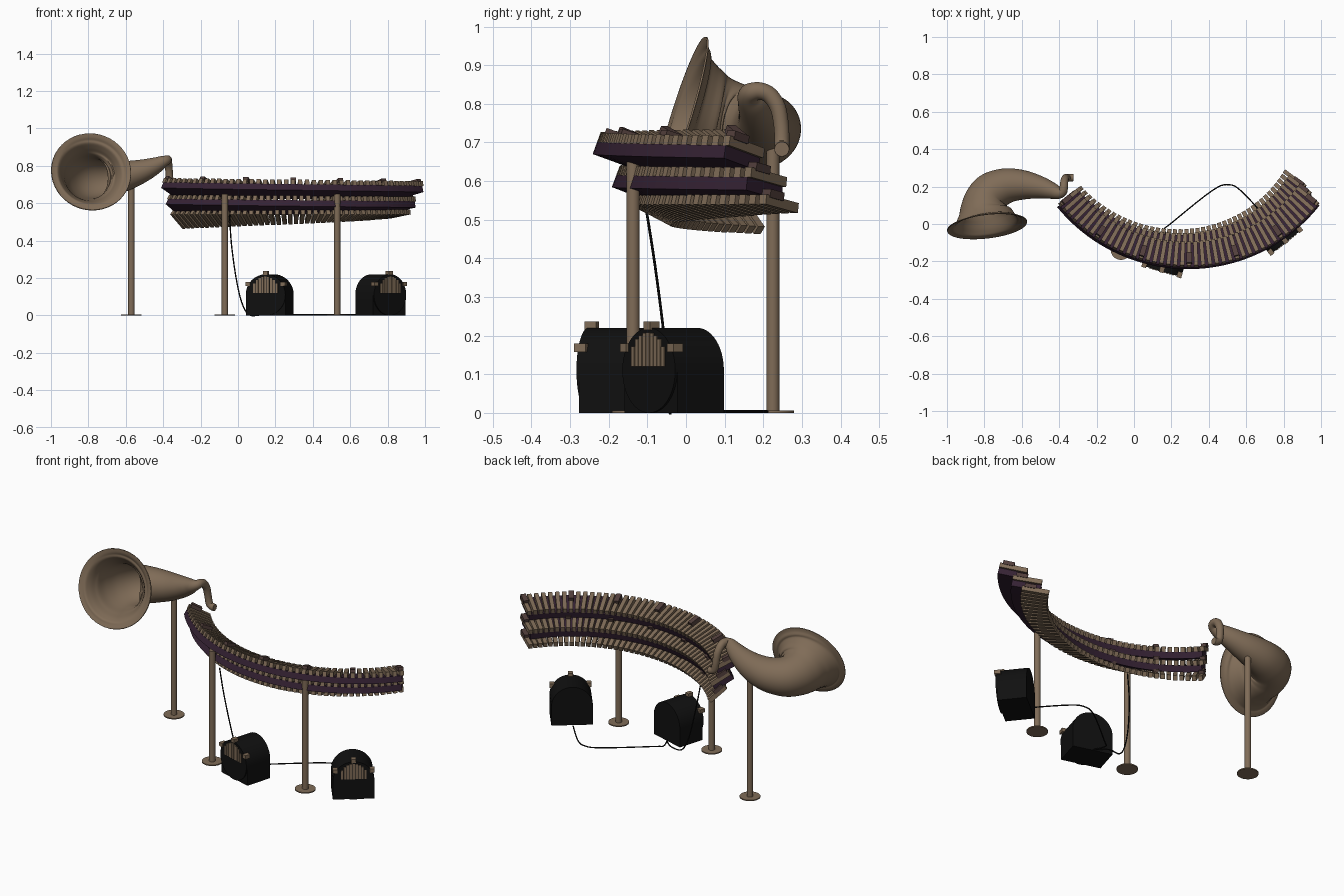
import bpy, bmesh, math
from mathutils import Vector, Matrix

if "Cube" in bpy.data.objects:
    bpy.data.objects.remove(bpy.data.objects["Cube"])


def material(name, rgb):
    m = bpy.data.materials.new(name)
    m.diffuse_color = (*rgb, 1)
    m.use_nodes = True
    m.node_tree.nodes["Principled BSDF"].inputs["Base Color"].default_value = m.diffuse_color
    return m


TAN = material("tan wood", (0.215, 0.150, 0.096))
PLUM = material("dark plum", (0.036, 0.016, 0.034))
BROWN = material("dark brown", (0.085, 0.050, 0.045))
BLACK = material("black", (0.005, 0.005, 0.005))


def finish(bm, name, mat, smooth=False):
    bmesh.ops.recalc_face_normals(bm, faces=bm.faces)
    me = bpy.data.meshes.new(name)
    bm.to_mesh(me)
    bm.free()
    ob = bpy.data.objects.new(name, me)
    bpy.context.collection.objects.link(ob)
    me.materials.append(mat)
    if smooth:
        bpy.context.view_layer.objects.active = ob
        ob.select_set(True)
        bpy.ops.object.shade_smooth_by_angle(angle=math.radians(40))
        ob.select_set(False)
    return ob


def add_box(bm, centre, axes, size):
    m = Matrix([a * s for a, s in zip(axes, size)]).transposed().to_4x4()
    bmesh.ops.create_cube(bm, size=1, matrix=Matrix.Translation(centre) @ m)


def catmull(pts, n=5):
    out = []
    for i in range(len(pts) - 1):
        a, b, c, d = (Vector(pts[min(max(i + k, 0), len(pts) - 1)]) for k in (-1, 0, 1, 2))
        for j in range(n):
            t = j / n
            out.append(0.5 * (2 * b + (c - a) * t + (2 * a - 5 * b + 4 * c - d) * t * t
                              + (3 * b - a - 3 * c + d) * t ** 3))
    return out + [Vector(pts[-1])]


def sweep(name, pts, mat, sides=24, caps=(True, True), n=5):
    """Round tube along points given as (x, y, z, radius)."""
    path = catmull(pts, n)
    bm = bmesh.new()
    rings, u = [], Vector((0, 0, 1))
    for i, p in enumerate(path):
        t = (path[min(i + 1, len(path) - 1)] - path[max(i - 1, 0)]).xyz.normalized()
        if i == 0 and abs(t.z) > 0.9:
            u = Vector((1, 0, 0))
        u = (u - t * u.dot(t)).normalized()
        v = t.cross(u)
        rings.append([bm.verts.new(p.xyz + (u * math.cos(a) + v * math.sin(a)) * p.w)
                      for a in (2 * math.pi * k / sides for k in range(sides))])
    for r, s in zip(rings, rings[1:]):
        for k in range(sides):
            bm.faces.new((r[k], r[(k + 1) % sides], s[(k + 1) % sides], s[k]))
    if caps[0]:
        bm.faces.new(rings[0])
    if caps[1]:
        bm.faces.new(rings[-1])
    return finish(bm, name, mat, True)


# Curved three-tier keyboard: bars run radially and tip down towards the inside
CX, CY = 0.295, 0.658
BARS, BAR_W, BAR_T = 43, 0.022, 0.026
# (radius outer, z outer, radius inner, z inner) at the left and right ends, end angles
TIERS = [
    ("upper", (0.878, 0.735, 0.765, 0.675), (0.880, 0.718, 0.738, 0.685), -51.2, 51.2, True),
    ("middle", (0.842, 0.645, 0.745, 0.580), (0.815, 0.636, 0.665, 0.610), -51.2, 52.5, True),
    ("lower", (0.820, 0.560, 0.735, 0.482), (0.770, 0.566, 0.630, 0.543), -51.0, 53.5, False),
]


def frame(tier, t):
    _, l, r, a0, a1, _ = tier
    ro, zo, ri, zi = (p + (q - p) * t for p, q in zip(l, r))
    a = math.radians(a0 + (a1 - a0) * t)
    d = Vector((math.sin(a), -math.cos(a), 0))
    o, i = (Vector((CX, CY, z)) + d * rad for rad, z in ((ro, zo), (ri, zi)))
    u = (i - o).normalized()
    w = Vector((math.cos(a), math.sin(a), 0))
    nrm = w.cross(u).normalized()
    return o, i, u, w, nrm if nrm.z > 0 else -nrm


for tier in TIERS:
    bars, marks = bmesh.new(), bmesh.new()
    for k in range(BARS):
        o, i, u, w, nrm = frame(tier, k / (BARS - 1))
        ln = (i - o).length
        add_box(bars, (o + i) / 2 - nrm * BAR_T / 2, (u, w, nrm), (ln, BAR_W, BAR_T))
        if k % 7 == 0:
            add_box(marks, o + u * ln * 0.3 + nrm * 0.005, (u, w, nrm), (0.06, 0.028, 0.022))
    finish(bars, tier[0] + "_bars", TAN)
    finish(marks, tier[0] + "_marker_blocks", BROWN)
    # Plum rail under the bars
    if tier[5]:
        bm, prev = bmesh.new(), None
        for k in range(BARS):
            o, i, u, w, nrm = frame(tier, k / (BARS - 1))
            top, low = -nrm * BAR_T, -nrm * (BAR_T + 0.034)
            ring = [bm.verts.new(p) for p in (o + top, i + top, i + low, o + low)]
            if prev:
                for q in range(4):
                    bm.faces.new((prev[q], prev[(q + 1) % 4], ring[(q + 1) % 4], ring[q]))
            else:
                bm.faces.new(ring)
            prev = ring
        bm.faces.new(prev)
        finish(bm, tier[0] + "_rail", PLUM)

# Stands with round feet
for name, x, y, h in (("horn", -0.57, 0.225, 0.72), ("left", -0.07, -0.137, 0.65),
                      ("right", 0.53, -0.137, 0.65)):
    bm = bmesh.new()
    for r, z0, z1 in ((0.017, 0, h), (0.055, 0, 0.006)):
        bmesh.ops.create_cone(bm, cap_ends=True, segments=32, radius1=r, radius2=r, depth=z1 - z0,
                              matrix=Matrix.Translation((x, y, (z0 + z1) / 2)))
    finish(bm, name + "_stand", TAN, True)

# Horn: flared bell, elbow, taper and bent mouthpiece
horn = sweep("horn", [
    (-0.785, -0.012, 0.768, 0.215), (-0.786, -0.004, 0.7655, 0.190), (-0.788, 0.010, 0.761, 0.168),
    (-0.792, 0.045, 0.751, 0.147), (-0.795, 0.083, 0.742, 0.130), (-0.788, 0.125, 0.736, 0.117),
    (-0.765, 0.165, 0.732, 0.107), (-0.720, 0.192, 0.732, 0.098), (-0.660, 0.208, 0.737, 0.088),
    (-0.580, 0.208, 0.752, 0.074), (-0.500, 0.195, 0.777, 0.057), (-0.440, 0.178, 0.802, 0.042),
    (-0.405, 0.167, 0.820, 0.031), (-0.383, 0.172, 0.830, 0.023), (-0.376, 0.192, 0.833, 0.020),
    (-0.374, 0.217, 0.822, 0.019), (-0.370, 0.238, 0.790, 0.018), (-0.366, 0.247, 0.740, 0.017),
    (-0.358, 0.248, 0.698, 0.017), (-0.342, 0.248, 0.685, 0.017), (-0.325, 0.248, 0.683, 0.017)],
    TAN, 48, (False, True))
sol = horn.modifiers.new("wall", "SOLIDIFY")
sol.thickness = 0.005
sol.offset = 0


# Arched speaker boxes
def prism(bm, outline, y0, y1):
    f = bm.faces.new([bm.verts.new((x, y0, z)) for x, z in outline])
    ext = bmesh.ops.extrude_face_region(bm, geom=[f])
    bmesh.ops.translate(bm, vec=(0, y1 - y0, 0),
                        verts=[g for g in ext["geom"] if isinstance(g, bmesh.types.BMVert)])


def arc(r, z, a0, a1, n):
    return [(r * math.cos(a), z + r * math.sin(a))
            for a in (math.radians(a0 + (a1 - a0) * k / n) for k in range(n + 1))]


XYZ = (Vector((1, 0, 0)), Vector((0, 1, 0)), Vector((0, 0, 1)))
for name, x, y, turn in (("left", 0.17, -0.175, -16.3), ("right", 0.763, -0.033, 38.5)):
    place = Matrix.Translation((x, y, 0)) @ Matrix.Rotation(math.radians(turn), 4, "Z")
    body, grille, lugs = bmesh.new(), bmesh.new(), bmesh.new()
    prism(body, [(-0.11, 0), (0.11, 0)] + arc(0.11, 0.11, 0, 180, 24), -0.074, 0.08)
    prism(body, arc(0.11, 0.11, 0, 352.5, 47), -0.081, -0.074)
    # Vertical slats filling an arched window
    for k in range(-4, 5):
        cx = k * 0.0155
        top = 0.137 + math.sqrt(0.071 ** 2 - cx ** 2)
        add_box(grille, Vector((cx, -0.082, (0.12 + top) / 2)), XYZ, (0.0125, 0.006, top - 0.12))
    # Three lugs clamping the front rim
    for a in (30, 90, 150):
        c, s = math.cos(math.radians(a)), math.sin(math.radians(a))
        add_box(lugs, Vector((0.113 * c, -0.072, 0.11 + 0.116 * s)), XYZ, (0.026, 0.032, 0.022))
    for bm, part, mat in ((body, "speaker_body", BLACK), (grille, "speaker_grille", TAN),
                          (lugs, "speaker_lugs", TAN)):
        bm.transform(place)
        finish(bm, name + "_" + part, mat, bm is body)

# Cables: keyboard to left speaker, then along the floor to the right speaker
R = 0.0035
for name, pts in (
    ("hanging_cable", [(-0.045, -0.105, 0.54), (-0.035, -0.08, 0.38), (-0.01, -0.057, 0.2),
                       (0.02, -0.047, 0.07), (0.06, -0.042, R), (0.13, -0.045, R), (0.19, -0.095, R)]),
    ("floor_cable", [(0.19, -0.1, R), (0.165, -0.03, R), (0.2, 0.005, R), (0.42, 0.18, R),
                     (0.51, 0.21, R), (0.58, 0.17, R), (0.70, 0.04, R)])):
    sweep(name, [(*p, R) for p in pts], BLACK, 8)
